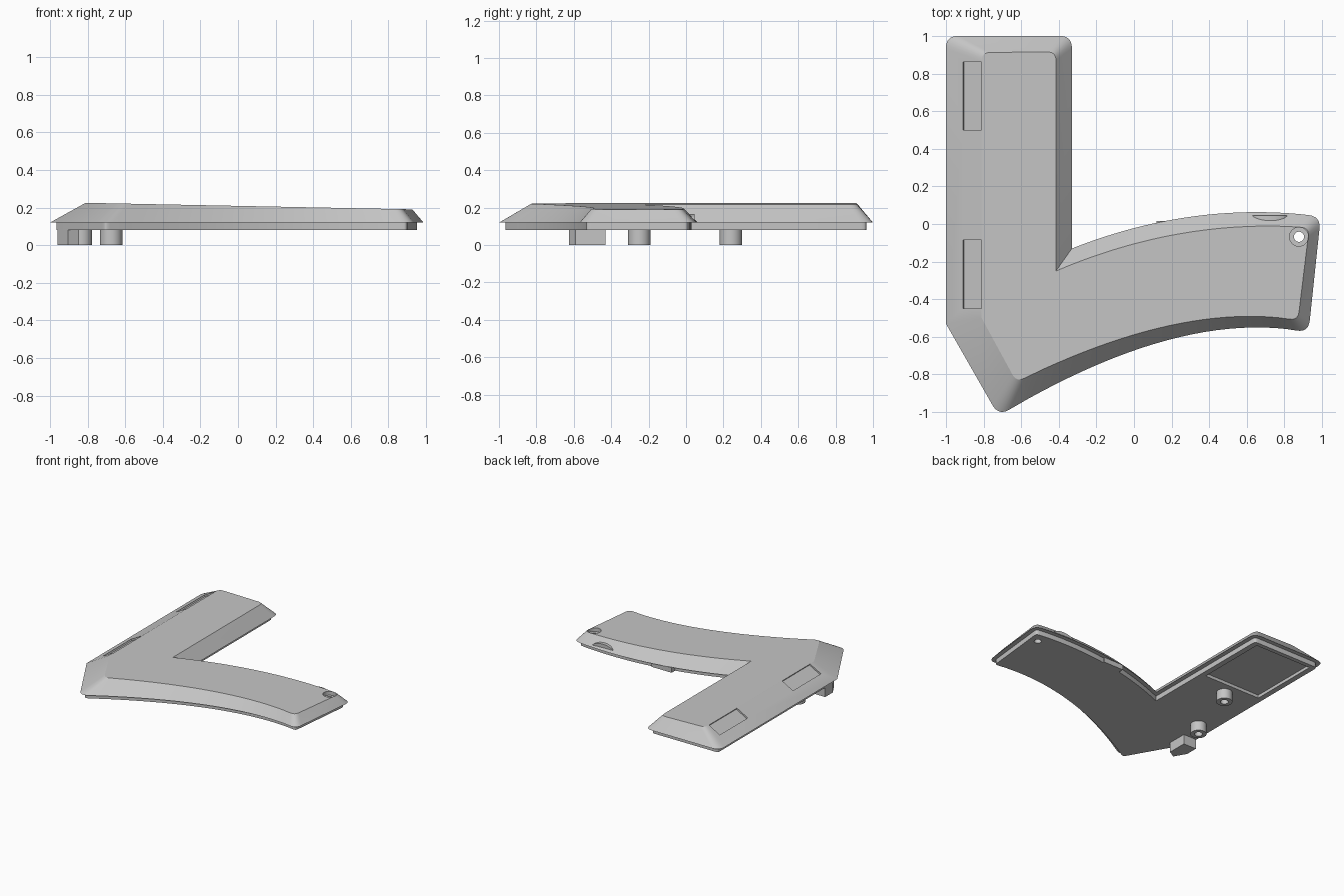
import bpy, bmesh, math
from mathutils import Vector, Matrix

cube = bpy.data.objects.get("Cube")
if cube:
    bpy.data.objects.remove(cube, do_unlink=True)

grey = bpy.data.materials.new("light grey plastic")
grey.use_nodes = True
colour = (0.56, 0.56, 0.56, 1)
grey.diffuse_color = colour
grey.node_tree.nodes["Principled BSDF"].inputs["Base Color"].default_value = colour


def finish(name, bm):
    bmesh.ops.recalc_face_normals(bm, faces=bm.faces)
    mesh = bpy.data.meshes.new(name)
    bm.to_mesh(mesh)
    bm.free()
    ob = bpy.data.objects.new(name, mesh)
    bpy.context.collection.objects.link(ob)
    mesh.materials.append(grey)
    return ob


def loft(name, loops):
    """Closed solid through stacked loops that have equal point counts."""
    bm = bmesh.new()
    rings = [[bm.verts.new(p) for p in loop] for loop in loops]
    n = len(rings[0])
    for a, b in zip(rings, rings[1:]):
        for i in range(n):
            j = (i + 1) % n
            bm.faces.new((a[i], a[j], b[j], b[i]))
    bm.faces.new(rings[0])
    bm.faces.new(rings[-1])
    return finish(name, bm)


def prism(name, pts, z0, z1):
    return loft(name, [[(x, y, z) for x, y in pts] for z in (z0, z1)])


def box(name, lo, hi):
    return prism(name, [(lo[0], lo[1]), (hi[0], lo[1]), (hi[0], hi[1]), (lo[0], hi[1])], lo[2], hi[2])


def disc(name, x, y, r, z0, z1):
    ring = [(x + r * math.cos(math.tau * i / 32), y + r * math.sin(math.tau * i / 32)) for i in range(32)]
    return prism(name, ring, z0, z1)


def bezier(a, c, b, n):
    a, b, c = Vector(a), Vector(b), Vector(c)
    return [a * (1 - t) ** 2 + c * 2 * t * (1 - t) + b * t * t for t in (i / n for i in range(n + 1))]


def corner(prev, p, nxt, r):
    p = Vector(p)
    a = p + (Vector(prev) - p).normalized() * r
    b = p + (Vector(nxt) - p).normalized() * r
    return bezier(a, p, b, 6)


def outline(nw, ne, notch, c_back, e_back, e_front, c_front, tip, sw, r):
    """Clockwise outline: straight arm, notch, curved arm, slanted tip."""
    back = bezier(notch, c_back, e_back, 24)
    front = bezier(e_front, c_front, tip, 24)
    return (corner(sw, nw, ne, r) + corner(nw, ne, notch, r) + back[:-2]
            + corner(back[-3], e_back, e_front, r) + corner(e_back, e_front, front[2], r)
            + front[2:-2] + corner(front[-3], tip, sw, r) + [Vector(sw)])


def inset(pts, d):
    """Mitred inward offset of a clockwise outline."""
    out = []
    for i, p in enumerate(pts):
        a = (p - pts[i - 1]).normalized()
        b = (pts[(i + 1) % len(pts)] - p).normalized()
        na, nb = Vector((a.y, -a.x)), Vector((b.y, -b.x))
        out.append(p + (na + nb) * d / (1 + na.dot(nb)))
    return out


def cut(target, cutter):
    cutter.hide_render = True
    mod = target.modifiers.new("cut", 'BOOLEAN')
    mod.operation, mod.solver, mod.object = 'DIFFERENCE', 'EXACT', cutter
    bpy.context.view_layer.objects.active = target
    bpy.ops.object.modifier_apply(modifier=mod.name)
    bpy.data.objects.remove(cutter, do_unlink=True)


# Main cover: stepped lip, wide rim, bevelled sides, gently falling top
rim = outline((-1, 1), (-.33, 1), (-.33, -.13), (.33, .13), (.993, .04),
              (.928, -.577), (.25, -.437), (-.72, -1.02), (-1, -.53), .065)
crown = outline((-.81, .912), (-.415, .915), (-.415, -.25), (.25, .035), (.932, -.02),
                (.872, -.512), (.25, -.405), (-.625, -.84), (-.81, -.5), .045)
lip = inset(rim, .035)
cover = loft("cover", [
    [(p.x, p.y, .08) for p in lip],
    [(p.x, p.y, .12) for p in lip],
    [(p.x, p.y, .12) for p in rim],
    [(p.x, p.y, .225 - .02 * (p.x + .81)) for p in crown]])

# Shallow rectangular pockets in the long left slope
tilt = math.atan2(.105, .19)
for y in (-.267, .68):
    slot = box("slot_cutter", (-.056, -.181, -.012), (.056, .181, .04))
    slot.data.transform(Matrix.Translation((-.86, y, .197)) @ Matrix.Rotation(-tilt, 4, 'Y'))
    cut(cover, slot)

# Recessed tray under the straight arm
cut(cover, box("tray_cutter", (-.92, .34, 0), (-.41, .93, .105)))

# Counterbored screw hole at the end of the curved arm
cut(cover, disc("screw_cutter", .877, -.068, .027, 0, .4))
cut(cover, disc("counterbore_cutter", .877, -.068, .05, .16, .4))

# Hollow mounting posts underneath
posts = []
for name, x, y in (("rear_post", -.675, .24), ("front_post", -.835, -.25)):
    post = disc(name, x, y, .06, 0, .09)
    cut(post, disc("post_cutter", x, y, .03, -.05, .05))
    posts.append(post)

# Locating block near the slanted tip
prism("locating_block", [(-.96, -.43), (-.96, -.53), (-.905, -.625), (-.845, -.59), (-.845, -.43)], 0, .1)

# Rounded thumb bump and small latch tab on the back edge of the curved arm
arch = [(.72 + .1 * math.cos(math.pi * i / 16), .12 + .045 * math.sin(math.pi * i / 16)) for i in range(17)]
bump = loft("thumb_bump", [[(x, y, z) for x, z in arch] for y in (-.03, .046)])
box("latch_tab", (.12, -.06, .08), (.3, .015, .121))

# Smooth the curved walls, keep real edges crisp
for ob in bpy.context.view_layer.objects:
    ob.select_set(ob in [cover, bump] + posts)
bpy.context.view_layer.objects.active = cover
bpy.ops.object.shade_smooth_by_angle(angle=math.radians(24))
